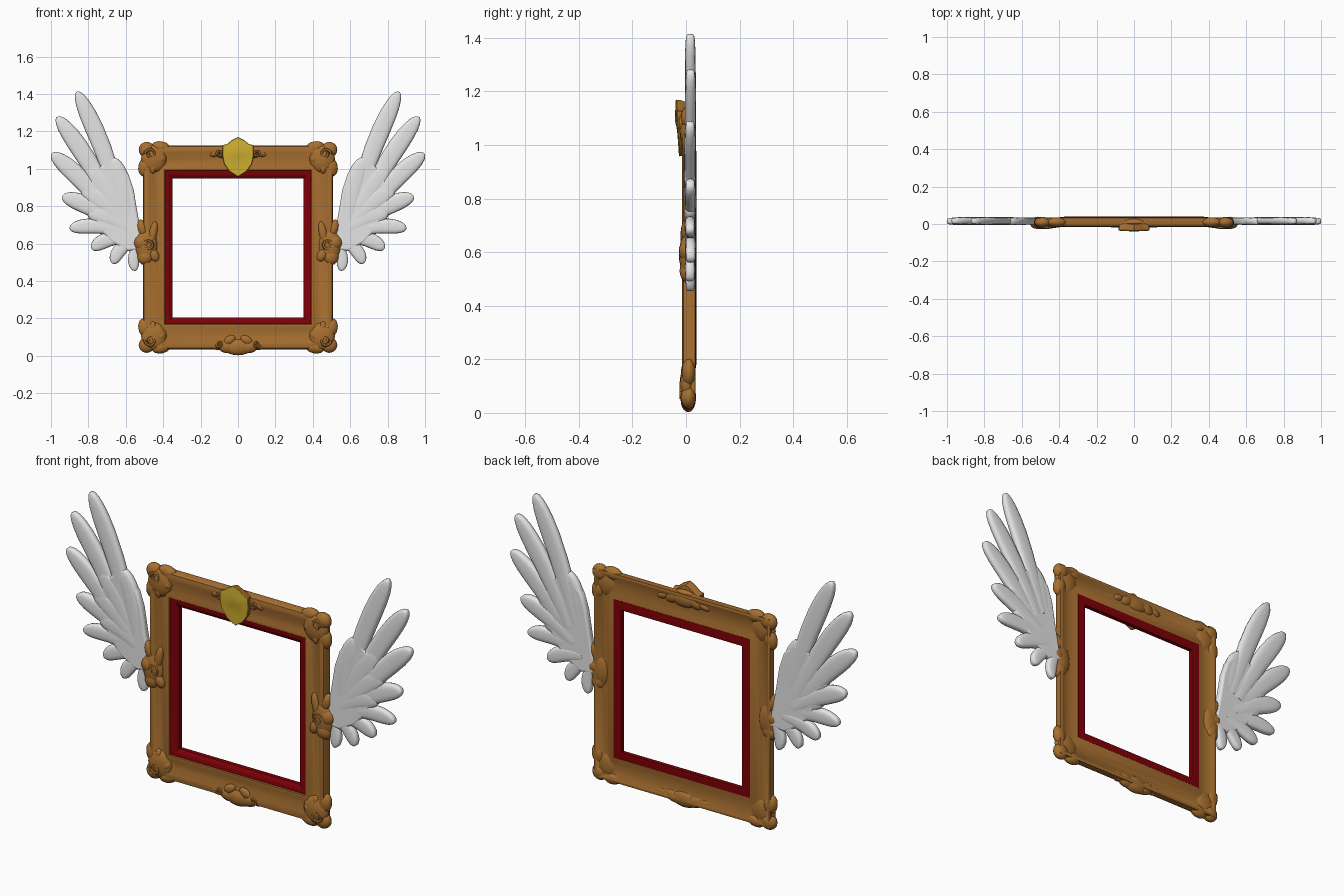
import bpy, bmesh, math
from mathutils import Matrix, Vector

if "Cube" in bpy.data.objects:
    bpy.data.objects.remove(bpy.data.objects["Cube"])


def mat(name, rgb):
    m = bpy.data.materials.new(name)
    m.diffuse_color = (*rgb, 1)
    m.use_nodes = True
    m.node_tree.nodes["Principled BSDF"].inputs["Base Color"].default_value = m.diffuse_color
    return m


BROWN = mat("carved wood brown", (0.39, 0.16, 0.03))
RED = mat("deep red", (0.21, 0.0, 0.002))
WHITE = mat("feather white", (0.78, 0.78, 0.78))
GOLD = mat("gold", (0.66, 0.45, 0.03))


def finish(name, bm, material, angle=40, bevel=0):
    bmesh.ops.recalc_face_normals(bm, faces=bm.faces[:])
    me = bpy.data.meshes.new(name)
    bm.to_mesh(me)
    bm.free()
    me.materials.append(material)
    ob = bpy.data.objects.new(name, me)
    bpy.context.collection.objects.link(ob)
    if bevel:
        b = ob.modifiers.new("round", 'BEVEL')
        b.width, b.segments, b.limit_method = bevel, 3, 'ANGLE'
        b.angle_limit = math.radians(50)
    bpy.ops.object.select_all(action='DESELECT')
    ob.select_set(True)
    bpy.context.view_layer.objects.active = ob
    bpy.ops.object.shade_smooth_by_angle(angle=math.radians(angle))
    return ob


def skin(bm, rings, wrap=False):
    """Join rings of points with quads."""
    vs = [[bm.verts.new(p) for p in r] for r in rings]
    n = len(vs[0])
    for a, b in zip(vs, vs[1:] + (vs[:1] if wrap else [])):
        for i in range(n):
            bm.faces.new((a[i], a[(i + 1) % n], b[(i + 1) % n], b[i]))
    if not wrap:
        bm.faces.new(vs[0])
        bm.faces.new(vs[-1])


def moulding(name, outer, inner, profile, material):
    """Sweep (t, y) round a rectangle, t running from outer to inner; rects are (half x, half z, mid z)."""
    rings = []
    for t, y in profile:
        hx, hz, cz = (o + (i - o) * t for o, i in zip(outer, inner))
        rings.append([(sx * hx, y, cz + sz * hz)
                      for sx, sz in ((-1, -1), (1, -1), (1, 1), (-1, 1))])
    bm = bmesh.new()
    skin(bm, rings, True)
    return finish(name, bm, material)


def blob(bm, x, z, rx, rz, y=0.008, ry=0.026, rot=0, sx=1):
    """Squashed ball; sx = -1 puts it on the other side."""
    m = (Matrix.Translation((sx * x, y, z)) @ Matrix.Rotation(math.radians(-rot * sx), 4, 'Y')
         @ Matrix.Diagonal((rx, ry, rz, 1)))
    bmesh.ops.create_uvsphere(bm, u_segments=14, v_segments=10, radius=1, matrix=m)


def curl(bm, x, z, r, y, sx=1, sz=1, thick=0.009, turns=1.2):
    """Raised spiral scroll."""
    rings = []
    n = 18
    for k in range(n):
        t = k / (n - 1)
        a, rad = t * turns * 2 * math.pi, r * (1 - 0.75 * t)
        d = Vector((sx * math.cos(a), 0, sz * math.sin(a)))
        c = Vector((sx * x, y, z)) + d * rad
        rings.append([c + d * thick * math.cos(q) + Vector((0, thick * math.sin(q), 0))
                      for q in (i * math.pi / 3 for i in range(6))])
    skin(bm, rings)


# Frame (hollowed at the back) and red inner liner
moulding("frame", (0.508, 0.545, 0.58), (0.388, 0.408, 0.58),
         [(0, 0.002), (0.05, -0.01), (0.16, -0.015), (0.28, -0.01), (0.5, 0.0), (0.72, -0.003),
          (0.86, -0.011), (0.96, -0.009), (1, 0), (1, 0.034), (0.92, 0.036), (0.75, 0.026),
          (0.5, 0.02), (0.25, 0.024), (0.08, 0.036), (0, 0.033)], BROWN)
moulding("red_liner", (0.395, 0.415, 0.58), (0.35, 0.372, 0.576),
         [(0, -0.004), (0.4, -0.003), (0.8, 0.008), (1, 0.014), (1, 0.036), (0.5, 0.039), (0, 0.036)], RED)

# Carved corners
for sx in (-1, 1):
    for sz in (-1, 1):
        bm = bmesh.new()

        def at(x, dz, rx, rz, rot=0, **k):
            blob(bm, x, 0.58 + sz * dz, rx, rz, rot=rot * sz, sx=sx, **k)
        at(0.488, 0.522, 0.044, 0.042, y=0.009, ry=0.029)
        at(0.498, 0.43, 0.036, 0.052, 10, y=0.01)
        at(0.412, 0.535, 0.052, 0.032, 10, y=0.01)
        at(0.45, 0.475, 0.07, 0.075, y=0.004, ry=0.028)
        at(0.41, 0.475, 0.026, 0.018, 45, y=-0.004, ry=0.016)
        at(0.455, 0.425, 0.018, 0.03, y=-0.003, ry=0.016)
        curl(bm, 0.468, 0.58 + sz * 0.498, 0.03, -0.016, sx, sz)
        finish("corner_carving", bm, BROWN, 60)

# Side bosses that hold the wings
for sx in (-1, 1):
    bm = bmesh.new()
    blob(bm, 0.49, 0.59, 0.06, 0.095, y=0.006, ry=0.031, sx=sx)
    blob(bm, 0.515, 0.605, 0.043, 0.043, y=0.006, ry=0.033, sx=sx)
    blob(bm, 0.495, 0.53, 0.042, 0.045, y=0.006, ry=0.03, rot=25, sx=sx)
    blob(bm, 0.512, 0.68, 0.026, 0.05, rot=-15, sx=sx)
    blob(bm, 0.455, 0.655, 0.022, 0.065, y=-0.004, ry=0.017, rot=12, sx=sx)
    blob(bm, 0.45, 0.54, 0.026, 0.038, y=-0.004, ry=0.018, rot=-30, sx=sx)
    curl(bm, 0.478, 0.59, 0.03, -0.018, sx)
    finish("side_boss", bm, BROWN, 60)

# Bottom and top leaf carvings
for name, z, s in (("bottom_carving", 0.05, -1), ("top_carving", 1.09, 1)):
    bm = bmesh.new()
    blob(bm, 0, z + s * 0.002, 0.08, 0.045, y=0.008, ry=0.028)
    for sx in (-1, 1):
        blob(bm, 0.065, z, 0.052, 0.034, rot=-s * 20, ry=0.026, sx=sx)
        blob(bm, 0.12, z - s * 0.005, 0.04, 0.022, rot=-s * 15, ry=0.024, sx=sx)
        blob(bm, 0.045, z - s * 0.035, 0.035, 0.022, y=-0.004, ry=0.014, rot=s * 30, sx=sx)
        curl(bm, 0.1, z - s * 0.012, 0.018, -0.013, sx, s, 0.007)
    finish(name, bm, BROWN, 60)

# Shield: thick wooden body leaning forward, with a gold face
half = [(0.035, 1.152), (0.06, 1.132), (0.082, 1.127), (0.083, 1.07), (0.074, 1.025), (0.045, 0.985)]
outline = [(0, 1.17)] + half + [(0, 0.957)] + [(-x, z) for x, z in reversed(half)]


def shield(name, layers, material):
    bm = bmesh.new()
    skin(bm, [[(x * k, y - (z - 0.957) * 0.055, 1.065 + (z - 1.065) * k) for x, z in outline]
              for k, y in layers])
    finish(name, bm, material, 35)


shield("shield_body", ((0.9, 0.012), (0.985, -0.01), (0.985, -0.0235)), BROWN)
shield("shield_face", ((0.98, -0.0225), (1, -0.0235), (0.97, -0.0265), (0.6, -0.0285), (0.2, -0.029)), GOLD)


def feather(bm, a, b, w, y, ry, sx):
    """Flattened plume from root a to blunt rounded tip b."""
    a, b = (Vector((sx * p[0], 0, p[1])) for p in (a, b))
    d = b - a
    side = Vector((d.z, 0, -d.x)).normalized()
    rings = []
    for t, k in ((0, 0.7), (0.25, 0.88), (0.5, 0.98), (0.68, 1), (0.8, 0.93), (0.89, 0.78),
                 (0.95, 0.58), (0.985, 0.35), (1, 0.12)):
        bend = side * (-sx * 0.016 * math.sin(math.pi * t))
        ring = []
        for i in range(14):
            q = i * math.pi / 7
            c, s = (math.copysign(abs(v) ** 0.65, v) for v in (math.cos(q), math.sin(q)))
            ring.append(a + d * t + bend + side * (c * k * w / 2)
                        + Vector((0, y + s * ry * k ** 0.3, 0)))
        rings.append(ring)
    skin(bm, rings)


# Wings: (root, tip, width, middle y, half depth)
FEATHERS = [
    ((0.62, 0.80), (0.860, 1.412), 0.098, 0.016, 0.021),
    ((0.66, 0.78), (0.966, 1.278), 0.100, 0.017, 0.021),
    ((0.67, 0.74), (0.994, 1.083), 0.100, 0.015, 0.021),
    ((0.64, 0.70), (0.938, 0.855), 0.095, 0.016, 0.021),
    ((0.62, 0.67), (0.90, 0.685), 0.080, 0.015, 0.020),
    ((0.58, 0.64), (0.785, 0.578), 0.080, 0.017, 0.020),
    ((0.55, 0.63), (0.675, 0.497), 0.072, 0.015, 0.019),
    ((0.52, 0.62), (0.557, 0.455), 0.062, 0.016, 0.018),
    # short covering feathers
    ((0.595, 0.74), (0.675, 1.06), 0.10, 0.014, 0.021),
    ((0.62, 0.72), (0.80, 1.02), 0.11, 0.0145, 0.021),
    ((0.61, 0.70), (0.83, 0.90), 0.11, 0.014, 0.021),
    ((0.59, 0.68), (0.80, 0.77), 0.10, 0.0145, 0.021),
]
BODY = [(0.50, 0.57), (0.52, 0.67), (0.54, 0.78), (0.558, 0.89), (0.585, 0.97), (0.64, 1.03),
        (0.72, 1.03), (0.79, 0.95), (0.79, 0.80), (0.75, 0.69), (0.68, 0.61), (0.59, 0.56)]
for sx, side_name in ((-1, "left"), (1, "right")):
    bm = bmesh.new()
    for a, b, w, y, ry in FEATHERS:
        feather(bm, a, b, w, y, ry, sx)
    finish(side_name + "_wing_feathers", bm, WHITE, 60)
    # wing body
    bm = bmesh.new()
    skin(bm, [[(sx * x, y, z) for x, z in BODY] for y in (-0.004, 0.034)])
    finish(side_name + "_wing_body", bm, WHITE, 60, bevel=0.012)
